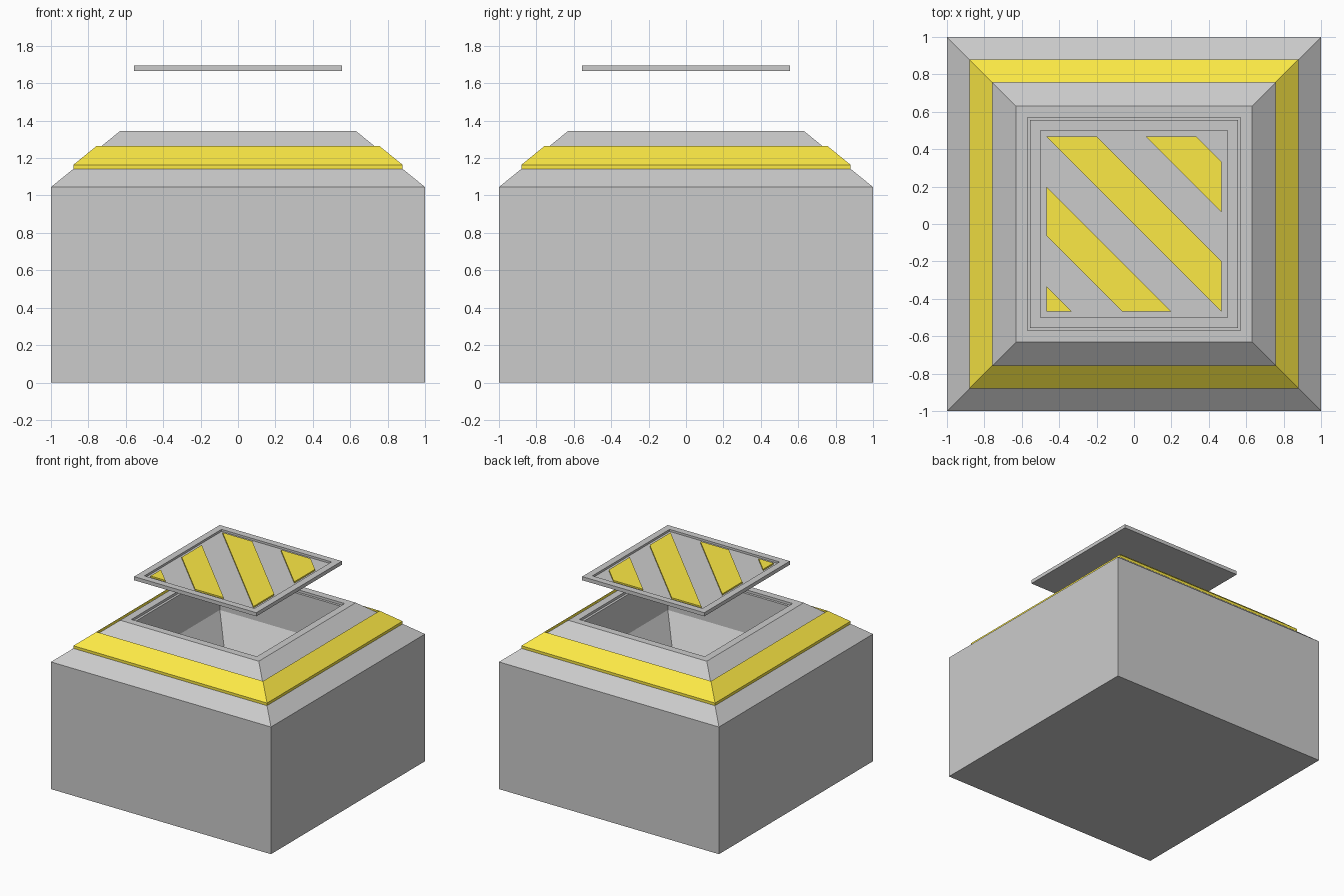
import bpy, bmesh

if "Cube" in bpy.data.objects:
    bpy.data.objects.remove(bpy.data.objects["Cube"])


def material(name, rgb):
    m = bpy.data.materials.new(name)
    m.diffuse_color = (*rgb, 1)
    m.use_nodes = True
    m.node_tree.nodes["Principled BSDF"].inputs["Base Color"].default_value = m.diffuse_color
    return m


yellow = material("yellow_paint", (0.98, 0.82, 0.06))
dark = material("dark_metal", (0.55, 0.55, 0.55))
light = material("light_metal", (0.87, 0.87, 0.87))


def finish(name, bm, mat=None):
    bmesh.ops.recalc_face_normals(bm, faces=bm.faces)
    me = bpy.data.meshes.new(name)
    bm.to_mesh(me)
    bm.free()
    ob = bpy.data.objects.new(name, me)
    bpy.context.collection.objects.link(ob)
    if mat:
        me.materials.append(mat)
    return ob


def square_lathe(name, profile, mat=None, closed=False):
    """Sweep a (half width, z) profile round a square; cap the ends or close the loop."""
    bm = bmesh.new()
    rings = [[bm.verts.new((sx * w, sy * w, z))
              for sx, sy in ((-1, -1), (1, -1), (1, 1), (-1, 1))]
             for w, z in profile]
    pairs = list(zip(rings, rings[1:]))
    if closed:
        pairs.append((rings[-1], rings[0]))
    else:
        bm.faces.new(rings[0])
        bm.faces.new(rings[-1])
    for a, b in pairs:
        for i in range(4):
            j = (i + 1) % 4
            bm.faces.new((a[i], a[j], b[j], b[i]))
    return finish(name, bm, mat)


# Block with bevelled shoulders, a stepped rim and a tapering hollow
square_lathe("base_block", [
    (1.0, 0), (1.0, 1.045), (0.63, 1.345), (0.57, 1.345), (0.57, 1.325),
    (0.55, 1.325), (0.55, 1.0), (0.40, 0.74)])

# Yellow band lying on the shoulders
square_lathe("shoulder_band", [
    (0.88, 1.142), (0.88, 1.164), (0.757, 1.264), (0.757, 1.242)],
    yellow, closed=True)

# Floating lid: dark tray with a shallow recess
square_lathe("lid_frame", [
    (0.555, 1.665), (0.555, 1.695), (0.5, 1.695), (0.5, 1.672)], dark)

# Light panel set in the recess
square_lathe("lid_panel", [(0.5, 1.671), (0.5, 1.678)], light)

# Raised diagonal warning stripes, each between lines x + y = a and x + y = b
H = 0.468


def diagonal(c):
    if c >= 0:
        return [(c - H, H), (H, c - H)]
    return [(-H, c + H), (c + H, -H)]


for n, (a, b) in enumerate([(-2 * H, -0.8), (-0.53, -0.27), (0, 0.27), (0.53, 0.8)]):
    pts = diagonal(a) + diagonal(b)[::-1]
    if b == 0.8:  # keep the point order consistent
        pts = diagonal(a) + [(H, 0.8 - H), (0.8 - H, H)]
    pts = list(dict.fromkeys((round(x, 4), round(y, 4)) for x, y in pts))
    bm = bmesh.new()
    face = bm.faces.new([bm.verts.new((x, y, 1.677)) for x, y in pts])
    top = bmesh.ops.extrude_face_region(bm, geom=[face])["geom"]
    bmesh.ops.translate(bm, vec=(0, 0, 0.013),
                        verts=[v for v in top if isinstance(v, bmesh.types.BMVert)])
    finish(f"warning_stripe_{n + 1}", bm, yellow)
